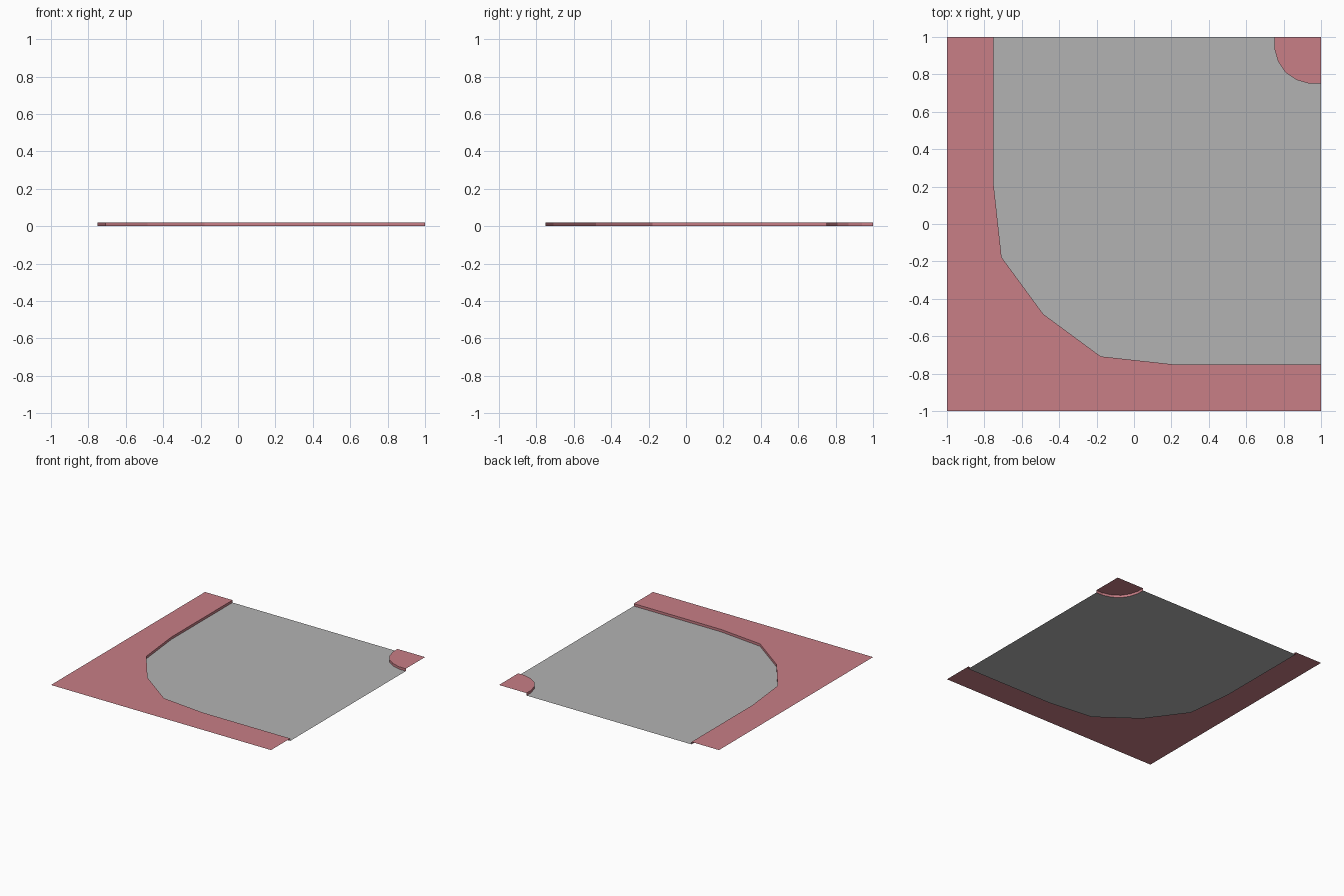
import bpy
import bmesh

CURB = 0.02  # height of the pavement above the road

cube = bpy.data.objects.get("Cube")
if cube:
    bpy.data.objects.remove(cube, do_unlink=True)


def material(name, color):
    mat = bpy.data.materials.new(name)
    mat.use_nodes = True
    mat.diffuse_color = color
    mat.node_tree.nodes["Principled BSDF"].inputs["Base Color"].default_value = color
    return mat


def build(name, mat, bm):
    mesh = bpy.data.meshes.new(name)
    bm.to_mesh(mesh)
    bm.free()
    mesh.materials.append(mat)
    obj = bpy.data.objects.new(name, mesh)
    bpy.context.collection.objects.link(obj)


def add_flat(bm, outline, z):
    """Upward facing sheet from an outline in the xy plane."""
    face = bm.faces.new([bm.verts.new((x, y, z)) for x, y in outline])
    face.normal_update()
    if face.normal.z < 0:
        face.normal_flip()


def add_curb(bm, line):
    """Vertical strip facing the road, which lies left of the line."""
    low = [bm.verts.new((x, y, 0)) for x, y in line]
    high = [bm.verts.new((x, y, CURB)) for x, y in line]
    for i in range(len(line) - 1):
        bm.faces.new((low[i + 1], low[i], high[i], high[i + 1]))


def mirrored(half):
    """Complete a line that is symmetric about the tile diagonal."""
    return half + [(y, x) for x, y in reversed(half)]


# Kerb lines: the wide bend, with its middle point, and the small corner
bend_half = [(-0.75, 1), (-0.75, 0.205), (-0.708, -0.178)]
bend = bend_half + [(-0.485, -0.482), (-0.482, -0.485)][:1] + [
    (y, x) for x, y in reversed(bend_half)]
corner = mirrored([(0.75, 1), (0.75, 0.94), (0.77, 0.87)])
corner.insert(len(corner) // 2, (0.81, 0.81))

grey = material("road grey", (0.45, 0.45, 0.45, 1))
pink = material("pavement pink", (0.58, 0.21, 0.24, 1))

# Road surface between the two kerb lines
bm = bmesh.new()
add_flat(bm, bend + corner[::-1], 0)
build("road", grey, bm)

# Raised pavement around the outside of the bend
bm = bmesh.new()
add_flat(bm, bend + [(1, -1), (-1, -1), (-1, 1)], CURB)
add_curb(bm, bend)
build("outer_pavement", pink, bm)

# Raised pavement on the inside corner
bm = bmesh.new()
add_flat(bm, corner + [(1, 1)], CURB)
add_curb(bm, corner[::-1])
build("inner_pavement", pink, bm)
